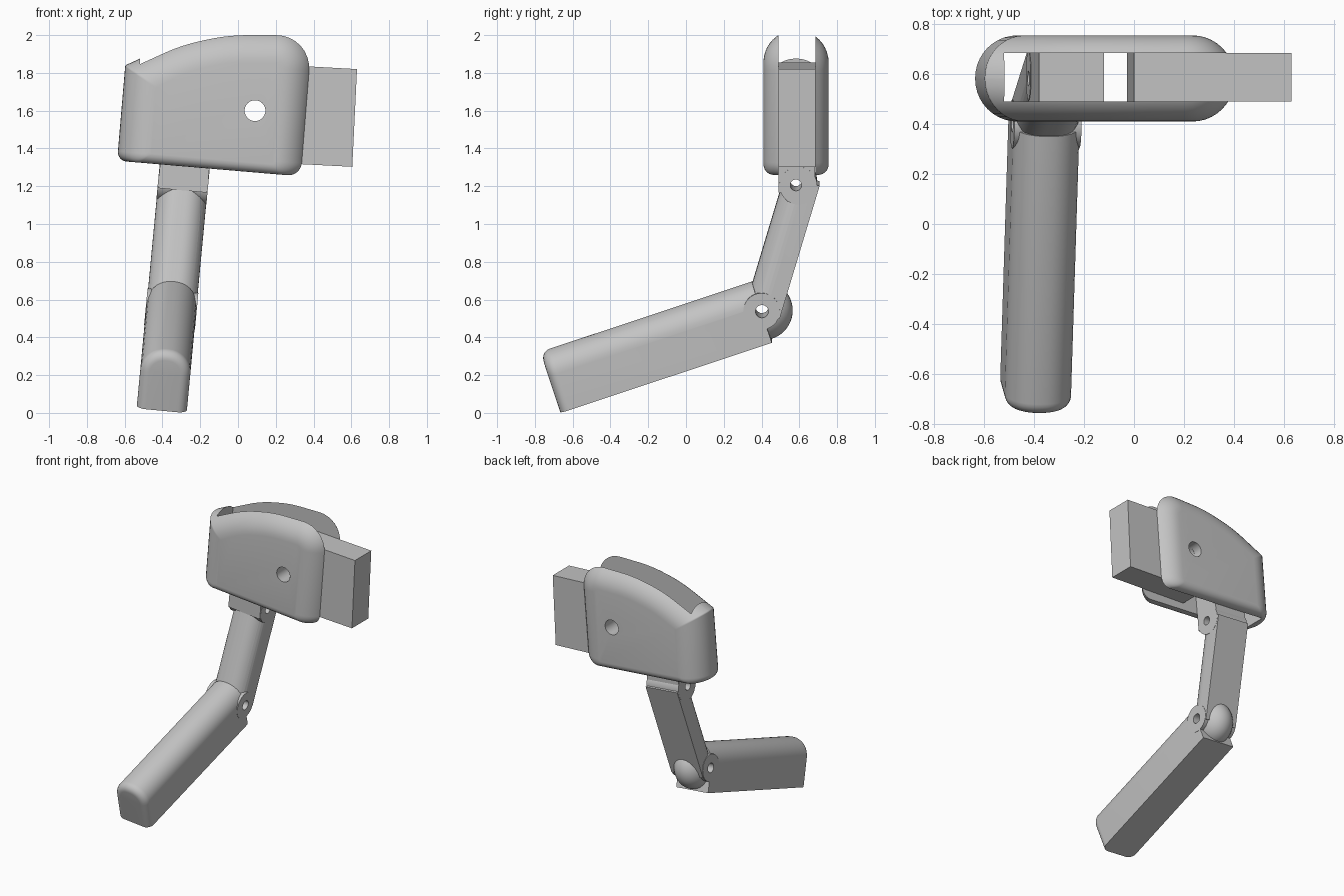
import bpy, bmesh, math
from mathutils import Vector, Matrix

if "Cube" in bpy.data.objects:
    bpy.data.objects.remove(bpy.data.objects["Cube"], do_unlink=True)

grey = bpy.data.materials.new("plain_grey")
grey.use_nodes = True
grey.diffuse_color = (0.55, 0.55, 0.55, 1)
grey.node_tree.nodes["Principled BSDF"].inputs["Base Color"].default_value = (0.55, 0.55, 0.55, 1)

# The arm leans sideways below the head
LEAN = (Matrix.Translation((-0.292, 0, 1.2)) @ Matrix.Rotation(math.radians(5.4), 4, 'Y')
        @ Matrix.Translation((0, 0, -1.2)))


def finish(name, bm, matrix=None):
    bmesh.ops.recalc_face_normals(bm, faces=bm.faces)
    if matrix:
        bm.transform(matrix)
    mesh = bpy.data.meshes.new(name)
    bm.to_mesh(mesh)
    bm.free()
    mesh.materials.append(grey)
    ob = bpy.data.objects.new(name, mesh)
    bpy.context.collection.objects.link(ob)
    return ob


def loft(name, loops, matrix=None):
    """Skin a row of equal-length closed loops and cap both ends."""
    bm = bmesh.new()
    rows = [[bm.verts.new(p) for p in loop] for loop in loops]
    n = len(rows[0])
    for a, b in zip(rows, rows[1:]):
        for i in range(n):
            bm.faces.new((a[i], a[(i + 1) % n], b[(i + 1) % n], b[i]))
    bm.faces.new(rows[0])
    bm.faces.new(rows[-1])
    return finish(name, bm, matrix)


def slab(name, outline, y0, y1, matrix=None):
    return loft(name, [[(x, y, z) for x, z in outline] for y in (y0, y1)], matrix)


def cylinder(name, centre, radius, length, axis, matrix=None):
    bm = bmesh.new()
    turn = Matrix.Rotation(math.pi / 2, 4, 'Y' if axis == 'X' else 'X')
    bmesh.ops.create_cone(bm, cap_ends=True, segments=40, radius1=radius, radius2=radius,
                          depth=length, matrix=Matrix.Translation(centre) @ turn)
    return finish(name, bm, matrix)


def cut(ob, *cutters):
    bpy.context.view_layer.objects.active = ob
    for c in cutters:
        m = ob.modifiers.new("cut", 'BOOLEAN')
        m.operation, m.solver, m.object = 'DIFFERENCE', 'EXACT', c
        bpy.ops.object.modifier_apply(modifier=m.name)


def round_corner(p, a, b, r, steps=8):
    """Arc of radius r that replaces the corner p between a and b."""
    u, v = (a - p).normalized(), (b - p).normalized()
    half = math.acos(max(-1, min(1, u.dot(v)))) / 2
    t = r / math.tan(half)
    mid = (u + v).normalized()
    c = p + mid * (r / math.sin(half))
    side = Vector((-mid.y, mid.x))
    if side.dot(v) < 0:
        side = -side
    sweep = math.pi / 2 - half
    angles = [sweep * (2 * i / steps - 1) for i in range(steps + 1)]
    return [c - mid * (r * math.cos(w)) + side * (r * math.sin(w)) for w in angles]


# Head: outline corners with corner radius, and edge fillet of the edge that follows
CORNERS = [(-0.64, 1.335, 0.05, 0.05), (0.358, 1.25, 0.07, 0.17), (0.42, 2.026, 0.2, 0.17),
           (-0.05, 2.026, 1.0, 0.17), (-0.3, 1.975, 1.0, 0.17), (-0.597, 1.84, 0.012, 0.17)]


def head_slice(y, depth):
    n = len(CORNERS)
    pts = [Vector(c[:2]) for c in CORNERS]
    normals, insets = [], []
    for i in range(n):
        d = (pts[(i + 1) % n] - pts[i]).normalized()
        normals.append(Vector((-d.y, d.x)))
        r = CORNERS[i][3]
        insets.append(r - math.sqrt(max(0, r * r - (r - depth) ** 2)) if depth < r else 0)
    moved = []
    for i in range(n):
        a, b, e, f = normals[i - 1], normals[i], insets[i - 1], insets[i]
        det = a.x * b.y - a.y * b.x
        moved.append(pts[i] + Vector(((e * b.y - f * a.y) / det, (a.x * f - b.x * e) / det)))
    loop = []
    for i in range(n):
        r = max(CORNERS[i][2] - min(insets[i - 1], insets[i]), 0.012)
        loop += round_corner(moved[i], moved[i - 1], moved[(i + 1) % n], r)
    return [(p.x, y, p.y) for p in loop]


depths = [0.17 * (1 - math.cos(math.radians(9 * i))) for i in range(11)]
slices = [head_slice(0.41 + d, d) for d in depths]
slices += [head_slice(0.755 - d, d) for d in reversed(depths)]
head = loft("slotted_head", slices)

slot = slab("slot_cutter", [(-0.58, 1.15), (1, 1.15), (1, 2.2), (-0.49, 2.2)], 0.49, 0.685)
pin_hole = cylinder("head_pin_cutter", (0.09, 0.58, 1.6), 0.055, 1, 'Y')
cut(head, slot, pin_hole)

# Block held in the slot
block = slab("sliding_block", [(-0.028, 1.335), (0.605, 1.303), (0.63, 1.82), (0, 1.855)],
             0.4905, 0.6845)
cut(block, pin_hole)


def bar(name, start, direction, width, depth, radius, stations):
    """Bar with a flat back and rounded far side; stations are (distance, inset)."""
    d = Vector((0, *direction)).normalized()
    n = Vector((0, -d.z, d.y))
    loops = []
    for t, e in stations:
        w, top, r = width / 2 - e, depth - e, radius - e
        base = Vector((0, *start)) + d * t
        sect = [(-w, 0), (w, 0)]
        for cx, a0 in ((w - r, 0), (r - w, 90)):
            for i in range(10):
                a = math.radians(a0 + 10 * i)
                sect.append((cx + r * math.cos(a), top - r + r * math.sin(a)))
        loops.append([base + Vector((x, 0, 0)) + n * h for x, h in sect])
    return loft(name, loops, LEAN)


# Lower arm with a softened front end
soft = [(0.05 * (1 - math.sin(a)), 0.05 * (1 - math.cos(a)))
        for a in (math.radians(15 * i) for i in range(6, -1, -1))]
lower_arm = bar("lower_arm", (-0.665, 0.006), (0.949, 0.317), 0.266, 0.33, 0.125,
                soft[::1] + [(1.18, 0)])

# Upper arm, rounded towards the front
upper_arm = bar("upper_arm", (0.495, 0.505), (0.287, 0.958), 0.264, 0.19, 0.11,
                [(0, 0), (0.74, 0)])

# Elbow ball and side ears
bm = bmesh.new()
bmesh.ops.create_uvsphere(bm, u_segments=40, v_segments=24, radius=0.158,
                          matrix=Matrix.Translation((0, 0.407, 0.54)) @ Matrix.Diagonal((0.82, 1, 1, 1)))
elbow = finish("elbow_ball", bm, LEAN)
ears = cylinder("elbow_ears", (0, 0.4, 0.547), 0.097, 0.27, 'X', LEAN)

# Neck tongue reaching into the slot, and its hinge
tongue = slab("neck_tongue", [(-0.131, 1.178), (0.131, 1.178), (0.131, 1.65), (-0.131, 1.65)],
              0.491, 0.684, LEAN)
hinge = cylinder("neck_hinge", (0, 0.595, 1.215), 0.1, 0.266, 'X', LEAN)

# Hinge holes across the arm
elbow_hole = cylinder("elbow_hole_cutter", (0, 0.402, 0.547), 0.034, 1, 'X', LEAN)
neck_hole = cylinder("neck_hole_cutter", (0, 0.582, 1.218), 0.03, 1, 'X', LEAN)
for part in (lower_arm, upper_arm, elbow, ears):
    cut(part, elbow_hole)
for part in (upper_arm, tongue, hinge):
    cut(part, neck_hole)

for c in (slot, pin_hole, elbow_hole, neck_hole):
    bpy.data.objects.remove(c, do_unlink=True)

# Smooth shading with sharp edges kept
for part in (head, block, lower_arm, upper_arm, elbow, ears, tongue, hinge):
    bpy.ops.object.select_all(action='DESELECT')
    part.select_set(True)
    bpy.context.view_layer.objects.active = part
    bpy.ops.object.shade_smooth_by_angle(angle=math.radians(30))
